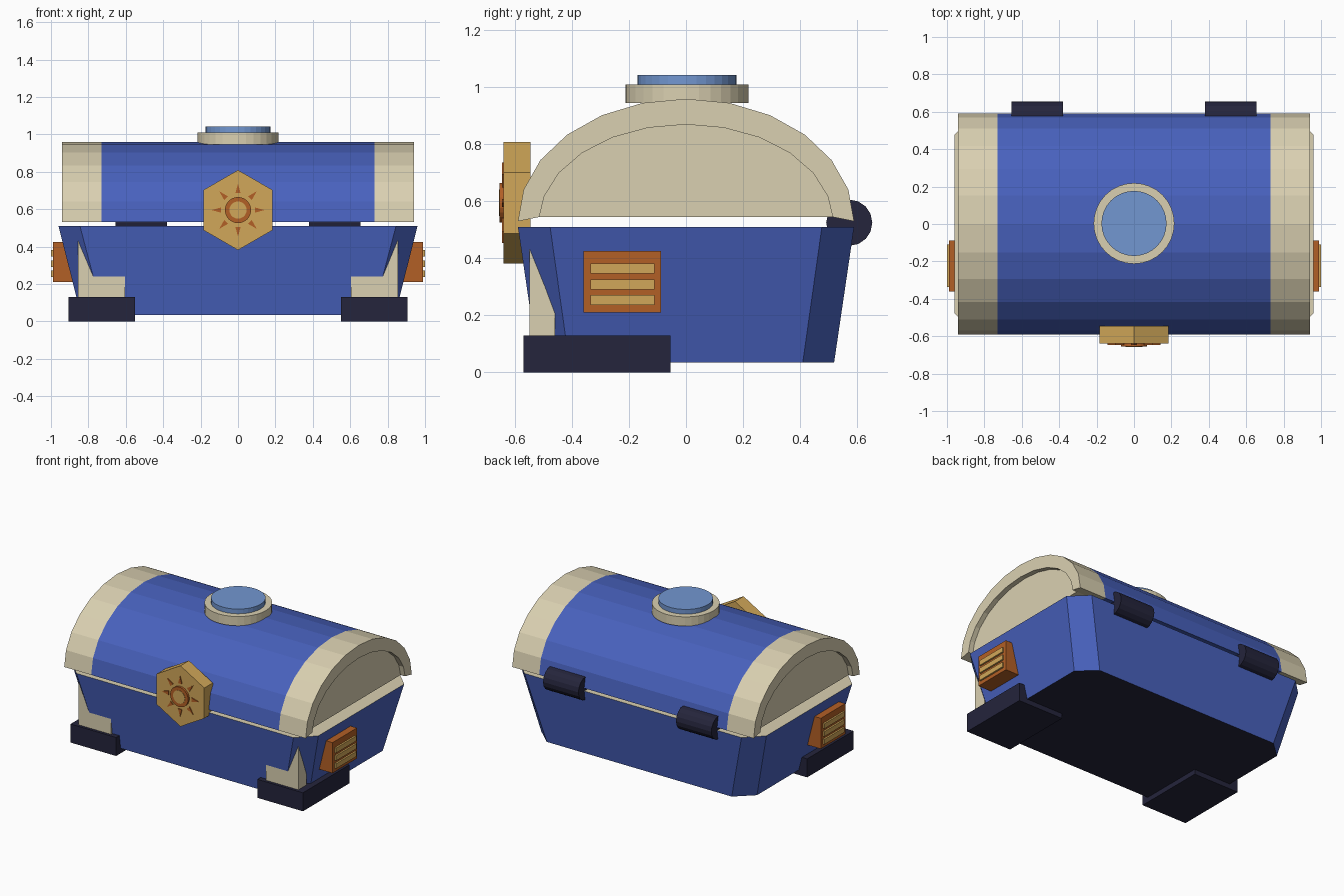
import bpy, bmesh
from math import sin, cos, pi, radians

cube = bpy.data.objects.get("Cube")
if cube:
    bpy.data.objects.remove(cube)


def material(name, rgb):
    m = bpy.data.materials.new(name)
    m.use_nodes = True
    m.diffuse_color = (*rgb, 1)
    m.node_tree.nodes["Principled BSDF"].inputs["Base Color"].default_value = (*rgb, 1)
    return m


BLUE = material("royal blue", (0.065, 0.12, 0.51))
CREAM = material("cream", (0.70, 0.63, 0.44))
GOLD = material("gold", (0.64, 0.39, 0.10))
ORANGE = material("burnt orange", (0.45, 0.115, 0.019))
SKY = material("sky blue", (0.17, 0.31, 0.64))
DARK = material("dark navy", (0.018, 0.018, 0.045))


def loft(name, low, high, mats):
    """Solid between two matching outlines; mats are side, low cap, high cap."""
    bm = bmesh.new()
    a = [bm.verts.new(p) for p in low]
    b = [bm.verts.new(p) for p in high]
    n = len(a)
    for i in range(n):
        j = (i + 1) % n
        bm.faces.new((a[i], a[j], b[j], b[i]))
    bm.faces.new(a[::-1]).material_index = 1
    bm.faces.new(b).material_index = 2
    bmesh.ops.recalc_face_normals(bm, faces=bm.faces)
    mesh = bpy.data.meshes.new(name)
    bm.to_mesh(mesh)
    bm.free()
    for m in mats:
        mesh.materials.append(m)
    ob = bpy.data.objects.new(name, mesh)
    bpy.context.collection.objects.link(ob)
    return ob


def prism(name, outline, axis, start, end, mat):
    """Extrude a 2D outline along x, y or z."""
    place = {"x": lambda u, v, d: (d, u, v),
             "y": lambda u, v, d: (u, d, v),
             "z": lambda u, v, d: (u, v, d)}[axis]
    return loft(name, [place(u, v, start) for u, v in outline],
                [place(u, v, end) for u, v in outline], [mat] * 3)


def box(name, x, y, z, mat):
    corners = [(x[0], y[0]), (x[1], y[0]), (x[1], y[1]), (x[0], y[1])]
    return prism(name, corners, "z", z[0], z[1], mat)


def ngon(cu, cv, r, n, turn=0.0):
    return [(cu + r * cos(turn + 2 * pi * i / n), cv + r * sin(turn + 2 * pi * i / n))
            for i in range(n)]


def arch(ry, rz, foot):
    """Half ellipse in the yz plane, with its two ends set at height foot."""
    pts = [(ry * cos(pi * i / 12), 0.53 + rz * sin(pi * i / 12)) for i in range(13)]
    pts[0], pts[-1] = (ry, foot), (-ry, foot)
    return pts


def chamfered(x, y, cx, cy, z):
    """Rectangle with cut corners."""
    return [(x, -cy, z), (x, cy, z), (cx, y, z), (-cx, y, z),
            (-x, cy, z), (-x, -cy, z), (-cx, -y, z), (cx, -y, z)]


# Tapered chest body
loft("chest_body", chamfered(0.84, 0.52, 0.72, 0.41, 0.035),
     chamfered(0.96, 0.59, 0.845, 0.477, 0.51), (BLUE, DARK, CREAM))

# Domed lid
outer = arch(0.59, 0.43, 0.53)
inner = arch(0.515, 0.34, 0.545)
prism("lid_dome", outer + [inner[-1], inner[0]], "x", -0.73, 0.73, BLUE)

# Lid ends, side plates, feet, corner brackets and hinges, mirrored
for s, side in ((1, "left"), (-1, "right")):
    prism(side + "_lid_rim", outer + inner[::-1], "x", s * 0.73, s * 0.94, CREAM)
    prism(side + "_lid_panel", inner, "x", s * 0.73, s * 0.905, CREAM)
    box(side + "_foot", (s * 0.55, s * 0.905), (-0.57, -0.055), (0, 0.13), DARK)
    box(side + "_corner_bracket", (s * 0.605, s * 0.855), (-0.55, -0.46), (0.12, 0.44), CREAM)
    box(side + "_side_plate", (s * 0.84, s * 0.988), (-0.36, -0.088), (0.21, 0.425), ORANGE)
    for i in range(3):
        z = 0.236 + 0.055 * i
        box(f"{side}_side_bar_{i + 1}", (s * 0.98, s), (-0.336, -0.11), (z, z + 0.035), GOLD)
    prism(side + "_hinge", ngon(0.573, 0.525, 0.081, 16), "x", s * 0.38, s * 0.655, DARK)

# Round gem on top
prism("gem_setting", ngon(0, 0.003, 0.216, 32), "z", 0.945, 1.01, CREAM)
prism("gem", ngon(0, 0.003, 0.174, 32), "z", 1.0, 1.043, SKY)

# Hexagonal clasp with a sun
ZC = 0.595
prism("clasp", ngon(0, ZC, 0.214, 6, pi / 2), "y", -0.64, -0.545, GOLD)
prism("sun_ring", ngon(0, ZC, 0.07, 24), "y", -0.655, -0.638, ORANGE)
prism("sun_centre", ngon(0, ZC, 0.046, 24), "y", -0.657, -0.65, GOLD)
for i in range(8):
    t = radians(45 * i)
    ray = [(r * cos(t) - w * sin(t), ZC + r * sin(t) + w * cos(t))
           for r, w in ((0.09, -0.014), (0.142, 0), (0.09, 0.014))]
    prism(f"sun_ray_{i + 1}", ray, "y", -0.646, -0.638, ORANGE)
